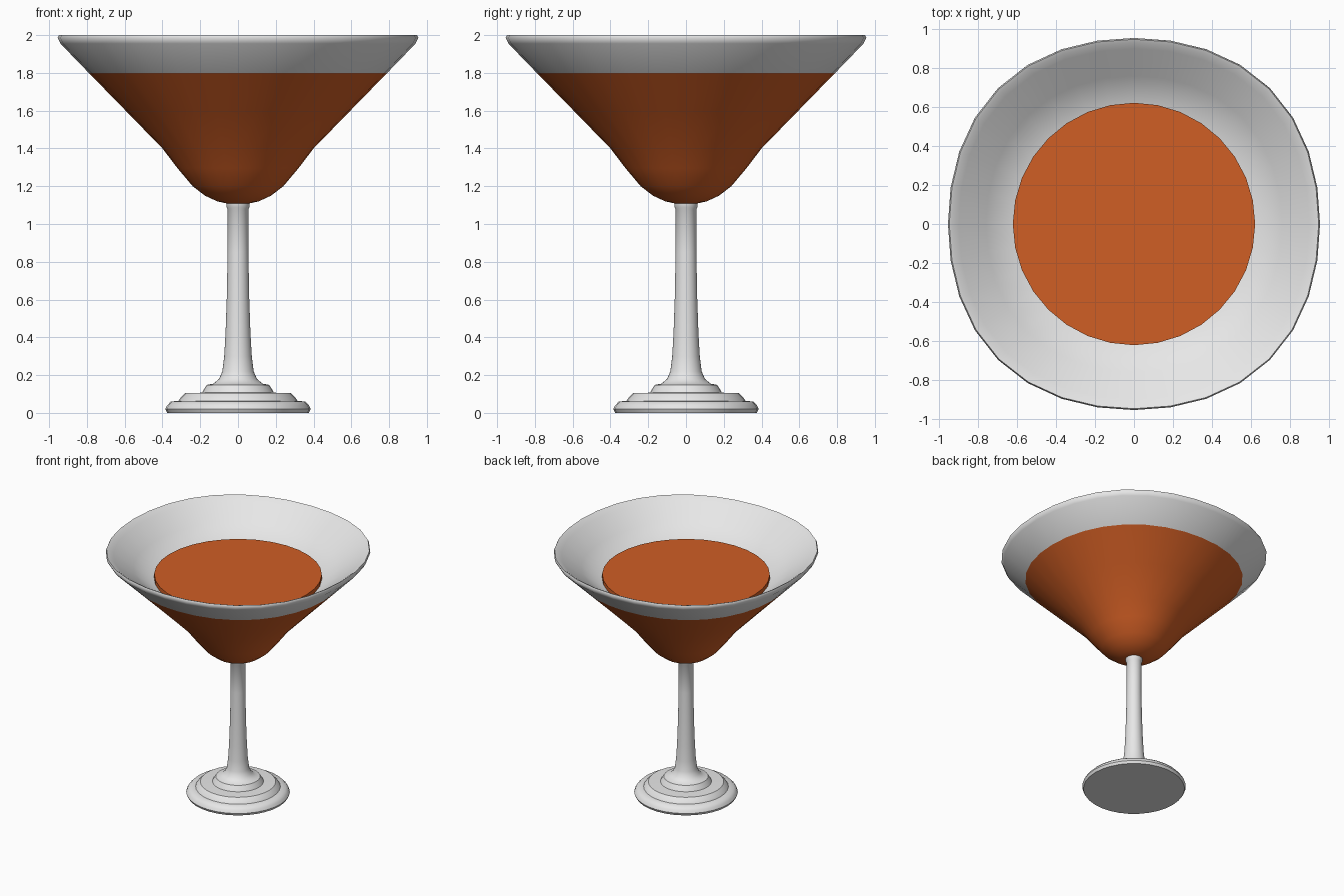
import bpy, bmesh, math

if "Cube" in bpy.data.objects:
    bpy.data.objects.remove(bpy.data.objects["Cube"])

SEG = 32


def material(name, rgb):
    m = bpy.data.materials.new(name)
    m.diffuse_color = (*rgb, 1)
    m.use_nodes = True
    m.node_tree.nodes["Principled BSDF"].inputs["Base Color"].default_value = m.diffuse_color
    return m


glass = material("pale_glass", (0.8, 0.8, 0.8))
orange = material("orange_drink", (0.63, 0.112, 0.018))


def lathe(name, profile, mats, angle=40, square=0.0, rule=None):
    """Spin (radius, z) points around z; 'square' swells the diagonals near the rim."""
    bm = bmesh.new()
    rings = []
    for r, z in profile:
        if r == 0:
            rings.append([bm.verts.new((0, 0, z))] * SEG)
            continue
        ring = []
        for i in range(SEG):
            a = 2 * math.pi * i / SEG
            fade = min(1, max(0, (z - 1.4) / 0.6))
            k = r * (1 + square * fade * math.sin(2 * a) ** 2)
            ring.append(bm.verts.new((k * math.cos(a), k * math.sin(a), z)))
        rings.append(ring)
    for j in range(len(rings) - 1):
        for i in range(SEG):
            n = (i + 1) % SEG
            quad = [rings[j][i], rings[j][n], rings[j + 1][n], rings[j + 1][i]]
            f = bm.faces.new(list(dict.fromkeys(quad)))
            if rule:
                f.material_index = rule(f)
    bmesh.ops.recalc_face_normals(bm, faces=bm.faces)
    me = bpy.data.meshes.new(name)
    bm.to_mesh(me)
    bm.free()
    for m in mats:
        me.materials.append(m)
    ob = bpy.data.objects.new(name, me)
    bpy.context.collection.objects.link(ob)
    bpy.ops.object.select_all(action='DESELECT')
    ob.select_set(True)
    bpy.context.view_layer.objects.active = ob
    bpy.ops.object.shade_smooth_by_angle(angle=math.radians(angle))
    return ob


# Stepped foot and slim stem
lathe("foot_and_stem", [
    (0, 0), (0.375, 0), (0.385, 0.02), (0.375, 0.04), (0.355, 0.06), (0.315, 0.064),
    (0.305, 0.08), (0.28, 0.104), (0.19, 0.107), (0.18, 0.125), (0.165, 0.148),
    (0.13, 0.155), (0.10, 0.18), (0.083, 0.22), (0.073, 0.30), (0.066, 0.42),
    (0.059, 0.62), (0.055, 0.85), (0.055, 1.08), (0.062, 1.09), (0.062, 1.115), (0, 1.115),
], [glass])

# Bowl: outside wall, rim, inside wall; the drink shows through below z = 1.8
lathe("bowl", [
    (0, 1.108), (0.055, 1.108), (0.11, 1.12), (0.175, 1.15), (0.24, 1.20), (0.32, 1.295),
    (0.40, 1.40), (0.59, 1.595), (0.79, 1.80), (0.94, 1.955), (0.955, 1.985),
    (0.948, 2.0), (0.932, 1.993), (0.90, 1.97), (0.76, 1.865), (0.62, 1.765), (0, 1.765),
], [glass, orange], angle=60, square=0.034,
    rule=lambda f: int(f.calc_center_median().z < 1.76))

# Drink surface
lathe("drink_surface", [(0, 1.80), (0.622, 1.80), (0.622, 1.76), (0, 1.76)], [orange])
